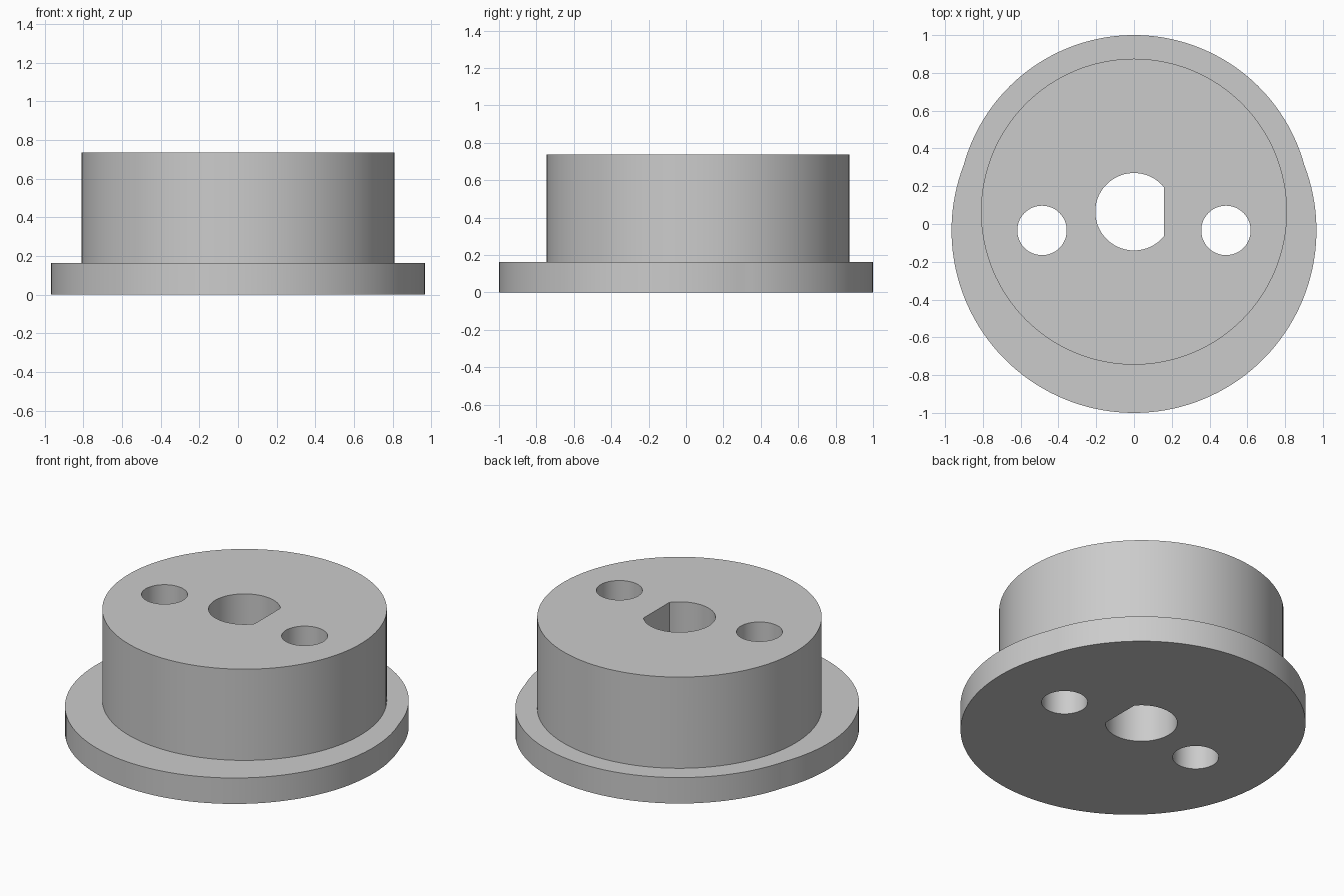
import bpy
import bmesh
import math

if "Cube" in bpy.data.objects:
    bpy.data.objects.remove(bpy.data.objects["Cube"], do_unlink=True)

FLANGE_TOP, BOSS_TOP = 0.163, 0.736
BORE_Y, PIN_Y = 0.065, -0.034

grey = bpy.data.materials.new("plain_grey")
grey.use_nodes = True
colour = (0.6, 0.6, 0.6, 1)
grey.diffuse_color = colour
grey.node_tree.nodes["Principled BSDF"].inputs["Base Color"].default_value = colour


def arc(x, y, radius, start, end, steps):
    """Points along an arc, both ends included."""
    angles = [start + (end - start) * i / steps for i in range(steps + 1)]
    return [(x + radius * math.cos(a), y + radius * math.sin(a)) for a in angles]


def circle(x, y, radius, steps):
    return arc(x, y, radius, 0, math.tau, steps)[:-1]


def prism(name, outline, bottom, top):
    """Closed solid raised from a flat outline."""
    bm = bmesh.new()
    base = bm.faces.new([bm.verts.new((x, y, bottom)) for x, y in outline])
    raised = bmesh.ops.extrude_face_region(bm, geom=[base], use_keep_orig=True)
    for v in raised["geom"]:
        if isinstance(v, bmesh.types.BMVert):
            v.co.z = top
    bmesh.ops.recalc_face_normals(bm, faces=bm.faces)
    mesh = bpy.data.meshes.new(name)
    bm.to_mesh(mesh)
    bm.free()
    mesh.materials.append(grey)
    obj = bpy.data.objects.new(name, mesh)
    bpy.context.collection.objects.link(obj)
    return obj


def combine(target, tool, operation):
    """Apply a boolean and discard the tool."""
    mod = target.modifiers.new("boolean", 'BOOLEAN')
    mod.object, mod.operation, mod.solver = tool, operation, 'EXACT'
    bpy.ops.object.select_all(action='DESELECT')
    bpy.context.view_layer.objects.active = target
    target.select_set(True)
    bpy.ops.object.modifier_apply(modifier=mod.name)
    bpy.data.objects.remove(tool, do_unlink=True)


# Flange: two overlapping arcs meeting at a shallow corner on each side
r_low, r_up = 1 + PIN_Y, 1 - BORE_Y
corner_y = (r_low**2 - r_up**2 + BORE_Y**2 - PIN_Y**2) / (2 * (BORE_Y - PIN_Y))
up = math.asin((corner_y - BORE_Y) / r_up)
low = math.asin((corner_y - PIN_Y) / r_low)
outline = arc(0, BORE_Y, r_up, up, math.pi - up, 64)
outline += arc(0, PIN_Y, r_low, math.pi - low, math.tau + low, 88)[1:-1]
hub = prism("flanged_hub", outline, 0, FLANGE_TOP)

# Raised boss, sunk into the flange
boss = prism("boss", circle(0, BORE_Y, 0.81, 128), FLANGE_TOP / 2, BOSS_TOP)
combine(hub, boss, 'UNION')

# D-shaped bore with its flat on the left
flat = math.acos(0.16 / 0.205)
bore = arc(0, BORE_Y, 0.205, flat, math.tau - flat, 60)
combine(hub, prism("bore_cutter", bore, -0.2, 1), 'DIFFERENCE')

# Pair of round pin holes
for side in (-1, 1):
    hole = circle(side * 0.487, PIN_Y, 0.131, 48)
    combine(hub, prism("pin_hole_cutter", hole, -0.2, 1), 'DIFFERENCE')

bpy.ops.object.shade_smooth_by_angle(angle=math.radians(30))
